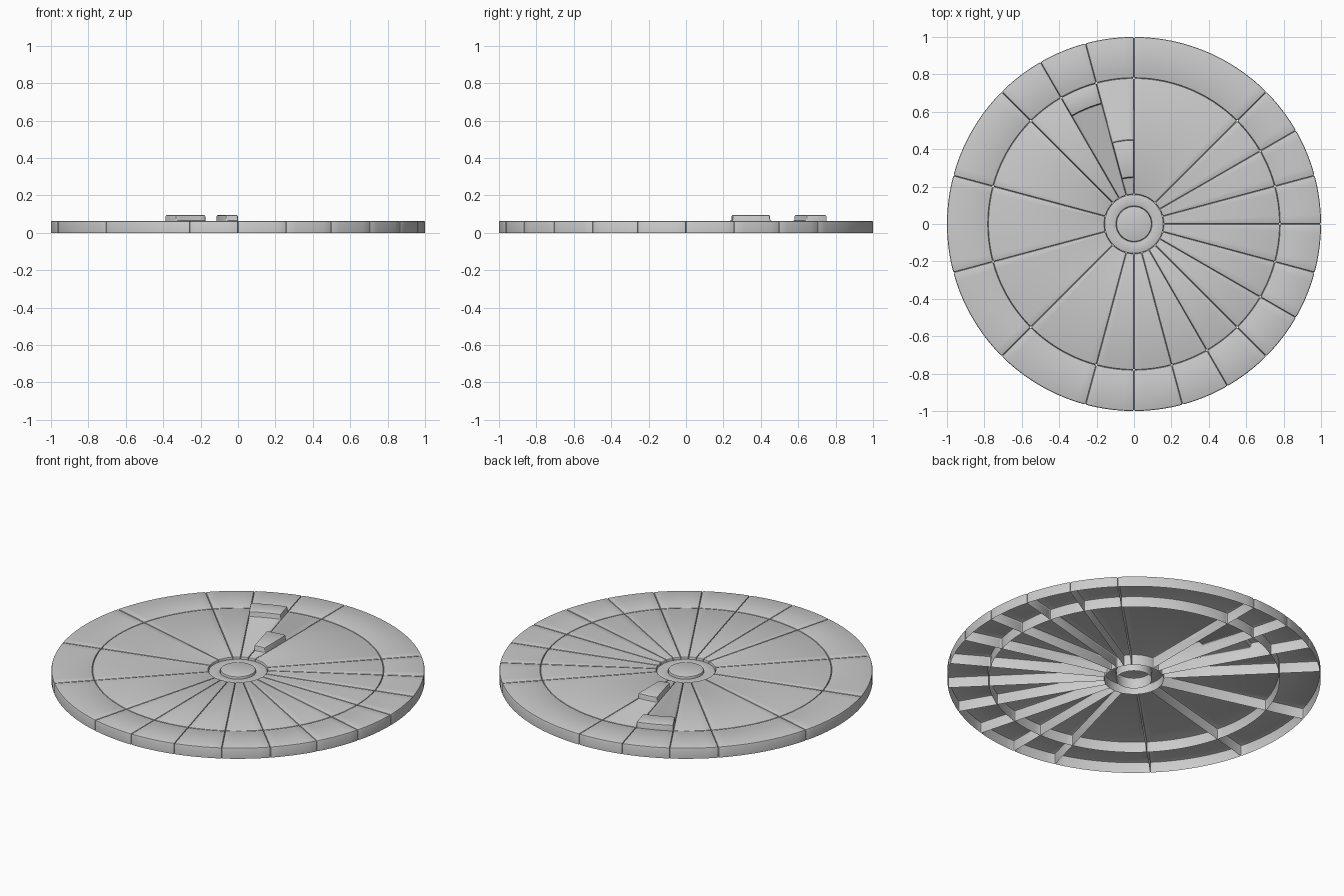
import bpy, bmesh
from math import radians, cos, sin

if "Cube" in bpy.data.objects:
    bpy.data.objects.remove(bpy.data.objects["Cube"])

H = 0.064        # tile height
TOP = 0.095      # raised block height
R_CENTRE, R_HUB, R_RING, R_OUT = 0.095, 0.158, 0.78, 1.0


def sweep(name, profile, a0, a1, bevel=0.008):
    """Sweep an open (r, z) profile about z from a0 to a1 degrees; open underneath."""
    full = a1 - a0 >= 360
    steps = max(5, round((a1 - a0) / 3))
    bm = bmesh.new()
    rows = []
    for i in range(steps + (0 if full else 1)):
        a = radians(a0 + (a1 - a0) * i / steps)
        rows.append([bm.verts.new((r * cos(a), r * sin(a), z)) for r, z in profile])
    for i in range(steps):
        p, q = rows[i], rows[(i + 1) % len(rows)]
        for j in range(len(profile) - 1):
            bm.faces.new((p[j], p[j + 1], q[j + 1], q[j]))
    if not full:
        bm.faces.new(rows[0])
        bm.faces.new(rows[-1])
    bmesh.ops.remove_doubles(bm, verts=bm.verts[:], dist=1e-5)
    bmesh.ops.recalc_face_normals(bm, faces=bm.faces[:])
    # rounded tile edges
    sharp = [e for e in bm.edges if e.is_manifold and e.calc_face_angle(0) > radians(40)]
    bmesh.ops.bevel(bm, geom=sharp, offset=bevel, segments=2, profile=0.5,
                    affect='EDGES', clamp_overlap=True)
    bmesh.ops.recalc_face_normals(bm, faces=bm.faces[:])
    me = bpy.data.meshes.new(name)
    bm.to_mesh(me)
    bm.free()
    me.shade_smooth()
    me.set_sharp_from_angle(angle=radians(35))
    ob = bpy.data.objects.new(name, me)
    bpy.context.collection.objects.link(ob)
    return ob


def tile_profile(r0, r1, h=H, block=None):
    pts = [(r0, 0), (r0, h)]
    if block:
        b0, b1 = block
        pts += [(b0, h), (b0, TOP), (b1, TOP)]
        if b1 < r1:
            pts += [(b1, h), (r1, h)]
    else:
        pts.append((r1, h))
    return pts + [(r1, 0)]


# hub: central cap and slightly sunken collar
sweep("centre_cap", [(0, H), (R_CENTRE, H), (R_CENTRE, 0)], 0, 360)
sweep("hub_collar", tile_profile(R_CENTRE, R_HUB, 0.052), 0, 360, 0.006)

# wedge tiles and rim tiles between the dividing spokes
spokes = [-135, -105, -90, -75, -60, -45, -30, -15, 0, 15, 30, 45,
          90, 105, 120, 135, 165, 195, 225]
blocks = {90: (0.25, 0.45), 105: (0.667, R_RING)}   # raised blocks on two wedges
for i, (a0, a1) in enumerate(zip(spokes, spokes[1:])):
    sweep(f"wedge_tile_{i}", tile_profile(R_HUB, R_RING, block=blocks.get(a0)), a0, a1)
    sweep(f"rim_tile_{i}", tile_profile(R_RING, R_OUT), a0, a1)
